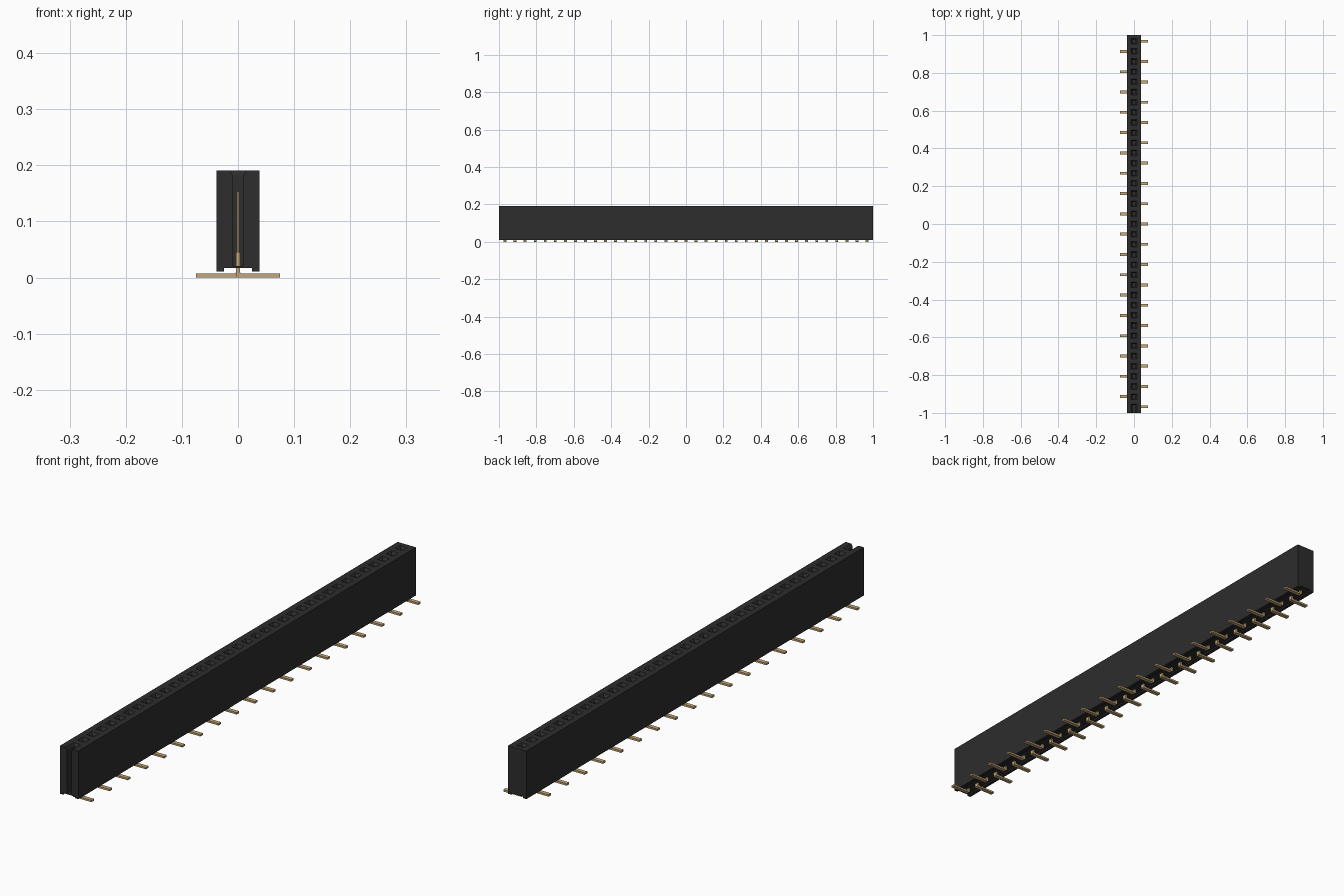
import bpy, bmesh, math

cube = bpy.data.objects.get("Cube")
if cube:
    bpy.data.objects.remove(cube, do_unlink=True)

COUNT = 37
PITCH = 1.935 / (COUNT - 1)


def material(name, rgb, rough):
    m = bpy.data.materials.new(name)
    m.use_nodes = True
    m.diffuse_color = (*rgb, 1)
    node = m.node_tree.nodes["Principled BSDF"]
    node.inputs["Base Color"].default_value = (*rgb, 1)
    node.inputs["Roughness"].default_value = rough
    return m


black = material("black_plastic", (0.026, 0.026, 0.026), 0.6)
gold = material("gold_metal", (0.56, 0.39, 0.18), 0.5)


def new_object(name, mesh, mat=None):
    ob = bpy.data.objects.new(name, mesh)
    bpy.context.collection.objects.link(ob)
    if mat and not mesh.materials:
        mesh.materials.append(mat)
    return ob


def to_mesh(name, bm):
    bmesh.ops.recalc_face_normals(bm, faces=bm.faces)
    mesh = bpy.data.meshes.new(name)
    bm.to_mesh(mesh)
    bm.free()
    return mesh


def extrude_y(name, profile, half):
    """Mesh of an (x, z) profile extruded from -half to +half along y."""
    bm = bmesh.new()
    face = bm.faces.new([bm.verts.new((x, -half, z)) for x, z in profile])
    moved = bmesh.ops.extrude_face_region(bm, geom=[face])["geom"]
    verts = [g for g in moved if isinstance(g, bmesh.types.BMVert)]
    bmesh.ops.translate(bm, verts=verts, vec=(0, 2 * half, 0))
    return to_mesh(name, bm)


# Housing: a long bar with a shallow channel underneath
body = new_object("housing", extrude_y("housing", [
    (-0.038, 0.011), (-0.025, 0.011), (-0.025, 0.017), (0.025, 0.017),
    (0.025, 0.011), (0.038, 0.011), (0.038, 0.191), (-0.038, 0.191)], 1.0), black)

# Sockets: square shafts with funnel mouths; the first one opens to the front
bm = bmesh.new()
for i in range(COUNT):
    y = (i - (COUNT - 1) / 2) * PITCH
    rings = []
    for r, z in ((0.009, 0.021), (0.009, 0.182), (0.015, 0.191), (0.015, 0.2)):
        front = -1.02 if i == 0 else y - r
        rings.append([bm.verts.new(p) for p in (
            (-r, front, z), (r, front, z), (r, y + r, z), (-r, y + r, z))])
    bm.faces.new(rings[0])
    bm.faces.new(rings[-1])
    for low, high in zip(rings, rings[1:]):
        for k in range(4):
            n = (k + 1) % 4
            bm.faces.new((low[k], low[n], high[n], high[k]))
cutter = new_object("socket_cutter", to_mesh("socket_cutter", bm), black)

cut = body.modifiers.new("sockets", "BOOLEAN")
cut.operation = "DIFFERENCE"
cut.solver = "EXACT"
cut.object = cutter
bpy.context.view_layer.objects.active = body
bpy.ops.object.modifier_apply(modifier=cut.name)
bpy.data.objects.remove(cutter, do_unlink=True)

# Contacts: thin blade, thicker stem and a bent surface foot, alternating sides
pin_mesh = extrude_y("contact", [
    (-0.0035, 0.003), (-0.001, 0.0), (0.075, 0.0), (0.075, 0.007),
    (0.006, 0.007), (0.0035, 0.010), (0.0035, 0.043), (0.002, 0.045),
    (0.002, 0.153), (-0.002, 0.153), (-0.002, 0.045), (-0.0035, 0.043)], 0.0075)
for i in range(COUNT):
    pin = new_object(f"contact_{i + 1}", pin_mesh, gold)
    pin.location.y = (i - (COUNT - 1) / 2) * PITCH
    pin.rotation_euler.z = math.pi * (i % 2)
